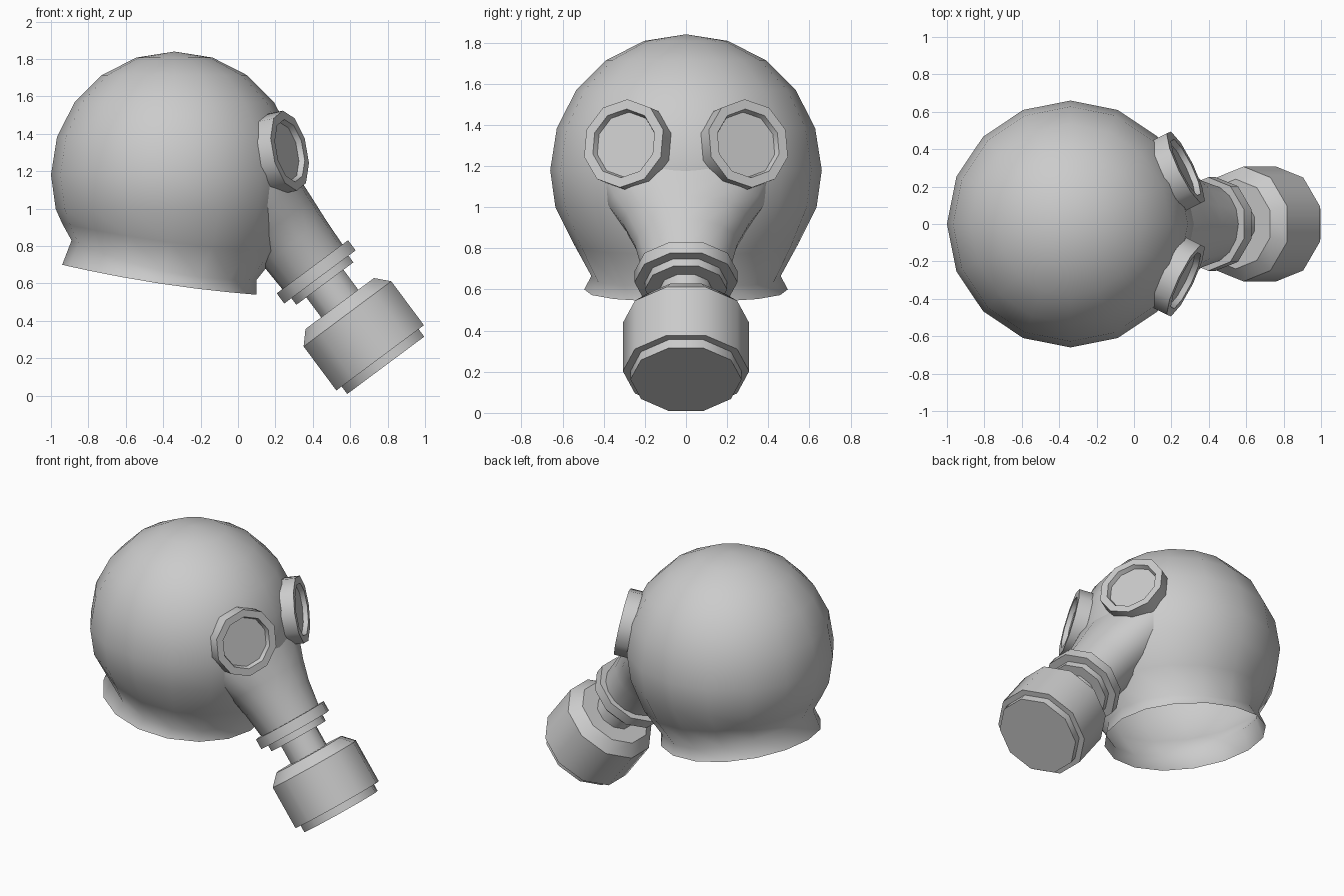
import bpy, bmesh, math
from mathutils import Vector

if "Cube" in bpy.data.objects:
    bpy.data.objects.remove(bpy.data.objects["Cube"])


def loft(name, rings, angle=40):
    """Skin a list of equal-length point rings; collapsed rings become poles."""
    bm = bmesh.new()
    rows = [[bm.verts.new(p) for p in ring] for ring in rings]
    n = len(rows[0])
    for a, b in zip(rows, rows[1:]):
        for i in range(n):
            j = (i + 1) % n
            bm.faces.new((a[i], a[j], b[j], b[i]))
    bmesh.ops.remove_doubles(bm, verts=bm.verts, dist=1e-5)
    bmesh.ops.recalc_face_normals(bm, faces=bm.faces)
    me = bpy.data.meshes.new(name)
    bm.to_mesh(me)
    bm.free()
    me.shade_smooth()
    me.set_sharp_from_angle(angle=math.radians(angle))
    ob = bpy.data.objects.new(name, me)
    bpy.context.collection.objects.link(ob)
    return ob


def turned(name, profile, origin, axis, u, n=10, angle=40):
    """Profile of (radius along u, radius along v, distance along axis)."""
    origin, w, u = Vector(origin), Vector(axis).normalized(), Vector(u)
    u = (u - w * u.dot(w)).normalized()
    v = w.cross(u)
    rings = []
    for ru, rv, h in profile:
        rings.append([origin + w * h
                      + u * ru * math.cos(2 * math.pi * i / n)
                      + v * rv * math.sin(2 * math.pi * i / n) for i in range(n)])
    return loft(name, rings, angle)


def round_profile(points):
    return [(r, r, h) for r, h in points]


# Hood: spherical head, pinched neck and flared, tilted rim (open below)
def hood_ring(cx, rx, ry, zb, zs, zf, n=16):
    ring = []
    for i in range(n):
        c, s = math.cos(2 * math.pi * i / n), math.sin(2 * math.pi * i / n)
        z = zs + (zf - zb) / 2 * c + ((zf + zb) / 2 - zs) * c * c
        ring.append(Vector((cx + rx * c, ry * s, z)))
    return ring


R, CX, CZ = 0.66, -0.34, 1.18
hood = []
for deg in (90, 72, 54, 36, 18, 0, -16):
    r, z = R * math.cos(math.radians(deg)), CZ + R * math.sin(math.radians(deg))
    hood.append(hood_ring(CX, r, r, z, z, z))
hood.append(hood_ring(-0.36, 0.58, 0.545, 0.92, 0.82, 0.77))
hood.append(hood_ring(-0.395, 0.495, 0.46, 0.83, 0.665, 0.62))
hood.append(hood_ring(-0.42, 0.52, 0.495, 0.70, 0.60, 0.54))
loft("hood", hood, 70)

# Breathing parts share one slanted axis; distances run from the canister end
END, AXIS, SIDE = (0.76, 0, 0.2025), (0.597, 0, -0.802), (0, 1, 0)

turned("muzzle", [(0.42, 0.23, -1.10), (0.375, 0.225, -1.0), (0.31, 0.218, -0.90),
                  (0.25, 0.208, -0.77), (0.21, 0.20, -0.60)],
       END, AXIS, SIDE, n=16, angle=70)

# Stepped collar and connecting pipe
turned("collar", round_profile([(0, -0.607), (0.25, -0.607), (0.25, -0.539),
                                (0.20, -0.539), (0.20, -0.495), (0, -0.495)]),
       END, AXIS, SIDE)
turned("pipe", round_profile([(0.13, -0.52), (0.13, -0.34)]), END, AXIS, SIDE)

# Filter canister with chamfered shoulder and end lip
turned("filter_canister", round_profile([(0, -0.362), (0.24, -0.362), (0.307, -0.293),
                                         (0.307, 0), (0.27, 0), (0.27, 0.05), (0, 0.05)]),
       END, AXIS, SIDE)

# Eyepieces: raised rims with recessed flat lenses
for side, label in ((1, "left"), (-1, "right")):
    turned(label + "_eyepiece",
           round_profile([(0.218, -0.09), (0.218, 0), (0.17, 0), (0.16, -0.03), (0, -0.03)]),
           (0.277, 0.303 * side, 1.31), (0.88, 0.43 * side, 0.19), (0, 0, 1))
